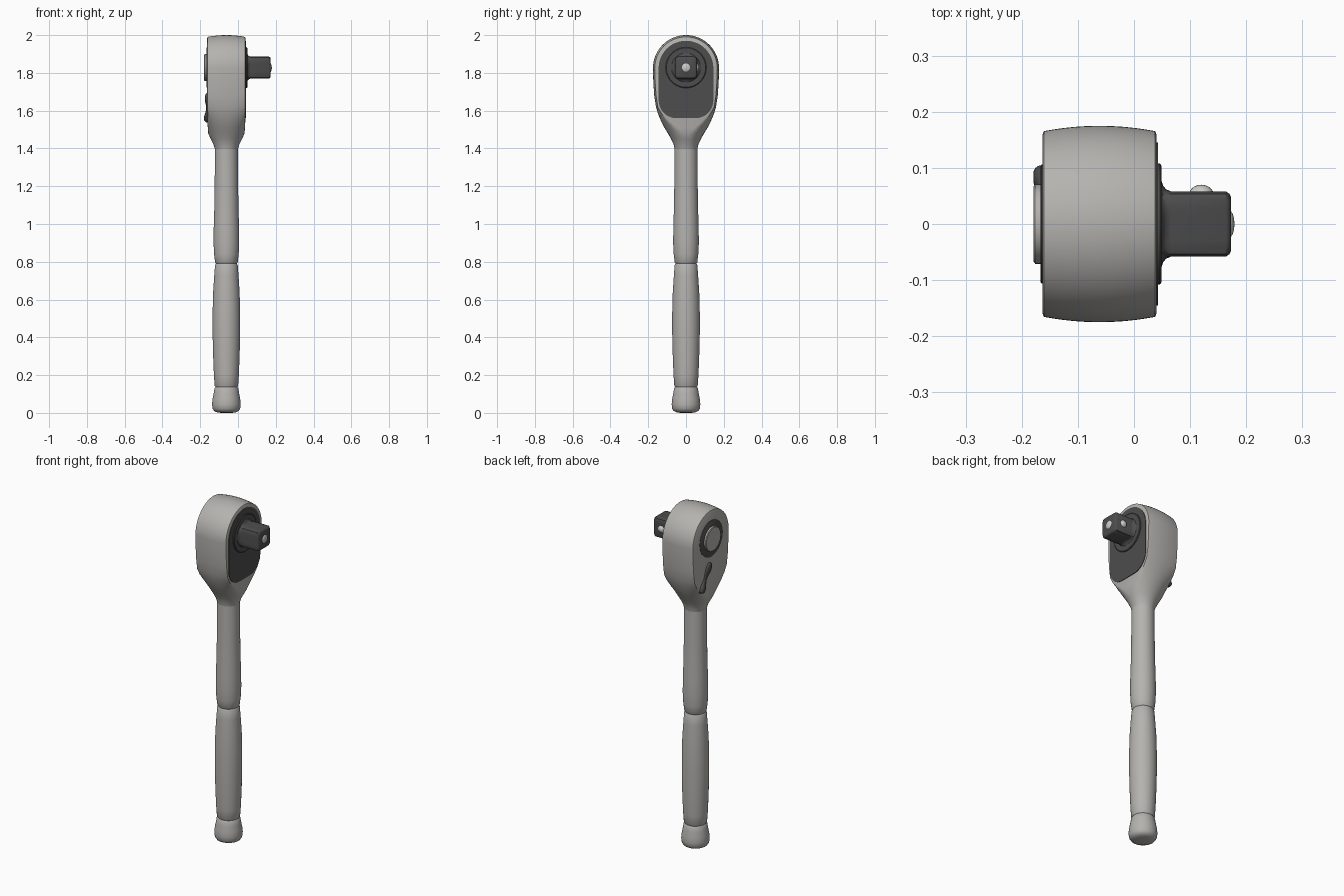
import bpy, bmesh, math
from mathutils import Vector

if "Cube" in bpy.data.objects:
    bpy.data.objects.remove(bpy.data.objects["Cube"])

CX = -0.0615      # handle axis
DZ = 1.828        # drive axis height


def material(name, rgb):
    m = bpy.data.materials.new(name)
    m.diffuse_color = (*rgb, 1)
    m.use_nodes = True
    m.node_tree.nodes["Principled BSDF"].inputs["Base Color"].default_value = m.diffuse_color
    return m


STEEL = material("satin steel", (0.46, 0.45, 0.43))
DARK = material("dark steel", (0.075, 0.075, 0.075))
BRIGHT = material("bright steel", (0.6, 0.6, 0.58))


def loft(name, rings, mat, angle=35):
    """Skin equal-length closed rings and cap both ends."""
    bm = bmesh.new()
    vs = [[bm.verts.new(p) for p in r] for r in rings]
    n = len(rings[0])
    for a, b in zip(vs, vs[1:]):
        for i in range(n):
            j = (i + 1) % n
            bm.faces.new((a[i], a[j], b[j], b[i]))
    bm.faces.new(vs[0][::-1])
    bm.faces.new(vs[-1])
    bmesh.ops.remove_doubles(bm, verts=bm.verts, dist=1e-5)
    bmesh.ops.dissolve_degenerate(bm, edges=bm.edges, dist=1e-6)
    bmesh.ops.recalc_face_normals(bm, faces=bm.faces)
    me = bpy.data.meshes.new(name)
    bm.to_mesh(me)
    bm.free()
    me.materials.append(mat)
    ob = bpy.data.objects.new(name, me)
    bpy.context.collection.objects.link(ob)
    bpy.ops.object.select_all(action='DESELECT')
    ob.select_set(True)
    bpy.context.view_layer.objects.active = ob
    bpy.ops.object.shade_smooth_by_angle(angle=math.radians(angle))
    return ob


def squircle(r, power=2, n=40):
    """Circle (power 2) to rounded square (high power)."""
    pts = []
    for i in range(n):
        c, s = math.cos(math.tau * i / n), math.sin(math.tau * i / n)
        k = (abs(c) ** power + abs(s) ** power) ** (-1 / power)
        pts.append((r * c * k, r * s * k))
    return pts


def along_x(name, profile, mat, z=DZ):
    """Loft (x, radius, power) sections along the drive axis."""
    return loft(name, [[(x, u, z + v) for u, v in squircle(r, p)]
                       for x, r, p in profile], mat)


# Handle: turned profile with end knob, grip and waist groove
handle = [(0.0, 0.03), (0.003, 0.05), (0.01, 0.065), (0.022, 0.073), (0.045, 0.076),
          (0.075, 0.073), (0.105, 0.067), (0.13, 0.063), (0.137, 0.058), (0.144, 0.062),
          (0.2, 0.066), (0.3, 0.07), (0.42, 0.073), (0.53, 0.073), (0.64, 0.07),
          (0.73, 0.064), (0.782, 0.06), (0.79, 0.055), (0.798, 0.06), (0.84, 0.065),
          (0.9, 0.068), (0.98, 0.067), (1.08, 0.064), (1.2, 0.062), (1.41, 0.0605)]
loft("handle", [[(CX + u, v, z) for u, v in squircle(r)] for z, r in handle], STEEL)

# Head: neck rows (z, half width, half thickness, flatness), then top arc rows
rows = [(z, w, h, b, 1, 0) for z, w, h, b in [
    (1.395, 0.0605, 0.0605, 0.0), (1.42, 0.065, 0.068, 0.0), (1.45, 0.079, 0.083, 0.06),
    (1.48, 0.096, 0.096, 0.2), (1.51, 0.114, 0.0985, 0.45), (1.54, 0.130, 0.1, 0.7),
    (1.58, 0.147, 0.101, 0.9), (1.62, 0.159, 0.1015, 1.0), (1.68, 0.168, 0.1015, 1.0),
    (1.75, 0.173, 0.1015, 1.0)]]
for i in range(19):
    t = math.radians(90 * i / 18)
    c, s = math.cos(t), math.sin(t)
    if i == 18:
        c = 0.0
    rows.append((1.825 + 0.175 * s, 0.175 * c, 0.1015, 1.0, c, s))

rings = []
for z, w, h, b, ny, nz in rows:
    side = []
    for k in range(15):
        a = math.radians(-90 + 180 * k / 14)
        t = math.sin(a)
        inset = (0.010 * t * t + (0.005 if k in (0, 14) else 0)) * b
        y = w * ((1 - b) * math.cos(a) + b) - ny * inset
        side.append((CX + t * h, max(y, 0.0), z - nz * inset))
    rings.append(side + [(x, -y, z2) for x, y, z2 in reversed(side)])
loft("ratchet_head", rings, STEEL)

# Cover plate: round top, rounded lower corners
outline = []
for i in range(25):
    t = math.pi * i / 24
    outline.append((0.145 * math.cos(t), 1.825 + 0.145 * math.sin(t)))
for sgn, start in ((-1, math.pi), (1, 1.5 * math.pi)):
    for i in range(9):
        t = start + math.pi / 2 * i / 8
        outline.append((sgn * 0.05 + 0.095 * math.cos(t), 1.655 + 0.095 * math.sin(t)))
loft("cover_plate", [[(x, y, z) for y, z in outline] for x in (0.036, 0.0425)], DARK)

# Drive collar and square drive with a flared root
along_x("drive_collar", [(0.03, 0.108, 2), (0.046, 0.108, 2), (0.049, 0.104, 2)], DARK)
along_x("square_drive", [(0.04, 0.085, 2), (0.049, 0.077, 2), (0.052, 0.068, 2.6),
                         (0.057, 0.062, 4), (0.066, 0.058, 9), (0.164, 0.058, 9),
                         (0.170, 0.054, 8), (0.173, 0.048, 7)], DARK)


# Detent balls on the drive tip and its side
def ball(name, loc, scale):
    bpy.ops.mesh.primitive_uv_sphere_add(segments=20, ring_count=12, radius=1, location=loc)
    ob = bpy.context.object
    ob.name = name
    ob.scale = scale
    ob.data.materials.append(BRIGHT)
    bpy.ops.object.shade_smooth()


ball("release_pin", (0.170, 0, DZ), (0.009, 0.024, 0.024))
ball("detent_ball", (0.12, 0.052, DZ), (0.022, 0.018, 0.022))

# Release button in a dark ring on the back
along_x("button_ring", [(-0.15, 0.106, 2), (-0.165, 0.106, 2), (-0.167, 0.103, 2)], DARK)
along_x("release_button", [(-0.15, 0.071, 2), (-0.176, 0.071, 2), (-0.179, 0.067, 2)], STEEL)

# Reversing lever: slanted, with pivot bump and thumb tip
top, tip = Vector((-0.161, 0.008, 1.69)), Vector((-0.158, 0.095, 1.54))
axis = (tip - top).normalized()
across = axis.cross(Vector((1, 0, 0))).normalized()
lever = [(0, 0.006, 0.004), (0.03, 0.017, 0.010), (0.12, 0.024, 0.014), (0.25, 0.025, 0.015),
         (0.38, 0.019, 0.010), (0.55, 0.015, 0.009), (0.68, 0.018, 0.014),
         (0.82, 0.022, 0.021), (0.93, 0.019, 0.021), (0.98, 0.012, 0.015), (1, 0.005, 0.006)]
loft("reversing_lever",
     [[top.lerp(tip, s) + across * (w * u) + Vector((h * v, 0, 0))
       for u, v in squircle(1, 2.6, 20)] for s, w, h in lever], DARK, 50)
